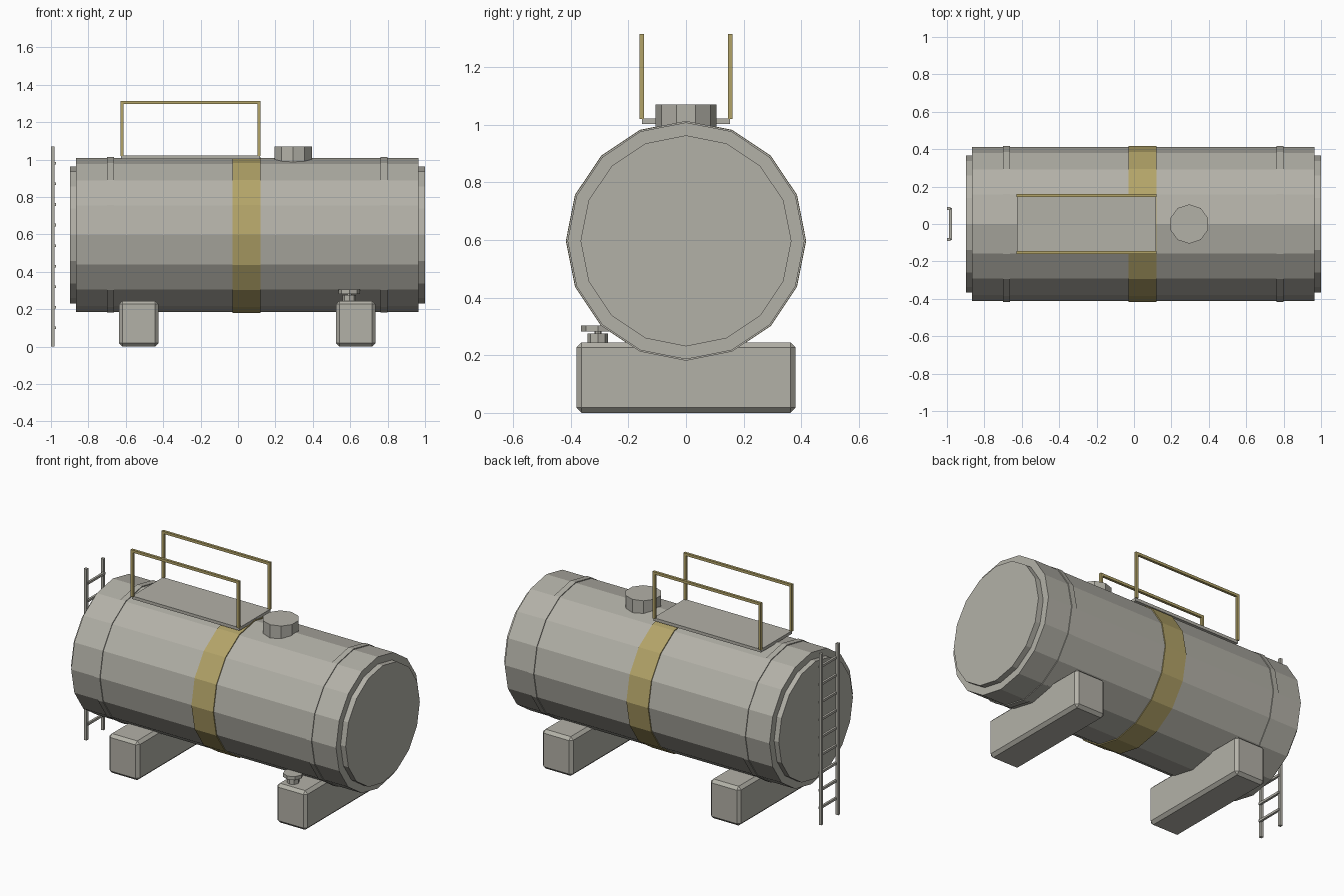
import bpy, bmesh, math
from mathutils import Matrix

if "Cube" in bpy.data.objects:
    bpy.data.objects.remove(bpy.data.objects["Cube"], do_unlink=True)


def material(name, rgb):
    m = bpy.data.materials.new(name)
    m.use_nodes = True
    m.diffuse_color = (*rgb, 1)
    m.node_tree.nodes["Principled BSDF"].inputs["Base Color"].default_value = (*rgb, 1)
    return m


GREY = material("warm_grey", (0.45, 0.44, 0.39))
YELLOW = material("dull_yellow", (0.45, 0.37, 0.14))
AXIS_Z = 0.597


def finish(name, bm, mat):
    me = bpy.data.meshes.new(name)
    bmesh.ops.recalc_face_normals(bm, faces=bm.faces)
    bm.to_mesh(me)
    bm.free()
    me.materials.append(mat)
    ob = bpy.data.objects.new(name, me)
    bpy.context.collection.objects.link(ob)
    return ob


def add_box(bm, x, y, z):
    """Box between the given (low, high) limits on each axis."""
    lims = (x, y, z)
    mid = [(a + b) / 2 for a, b in lims]
    size = [b - a for a, b in lims]
    bmesh.ops.create_cube(bm, size=1, matrix=Matrix.Translation(mid) @ Matrix.Diagonal((*size, 1)))


def drum(name, x0, x1, radius, mat):
    """Sixteen-sided cylinder lying along x, with a corner on top."""
    bm = bmesh.new()
    place = Matrix.Translation(((x0 + x1) / 2, 0, AXIS_Z)) @ Matrix.Rotation(math.pi / 2, 4, 'Y')
    bmesh.ops.create_cone(bm, cap_ends=True, segments=16, radius1=radius, radius2=radius,
                          depth=x1 - x0, matrix=place)
    return finish(name, bm, mat)


def add_post(bm, x, y, z0, z1, radius, sides):
    place = Matrix.Translation((x, y, (z0 + z1) / 2)) @ Matrix.Rotation(math.pi / 2, 4, 'Z')
    bmesh.ops.create_cone(bm, cap_ends=True, segments=sides, radius1=radius, radius2=radius,
                          depth=z1 - z0, matrix=place)


# Tank body, end caps, ribs and painted band
drum("tank_body", -0.865, 0.965, 0.411, GREY)
drum("right_end_cap", -0.897, -0.86, 0.366, GREY)
drum("left_end_cap", 0.96, 1.0, 0.366, GREY)
for side, x in (("right", -0.682), ("left", 0.78)):
    drum(side + "_rib", x - 0.018, x + 0.018, 0.416, GREY)
drum("yellow_band", -0.03, 0.12, 0.417, YELLOW)

# Chamfered support blocks
for side, x in (("right", -0.53), ("left", 0.63)):
    bm = bmesh.new()
    add_box(bm, (x - 0.105, x + 0.105), (-0.38, 0.38), (0, 0.245))
    bmesh.ops.bevel(bm, geom=bm.edges[:], offset=0.018, segments=1, affect='EDGES')
    finish(side + "_support", bm, GREY)

# Walkway on top
bm = bmesh.new()
add_box(bm, (-0.625, 0.117), (-0.153, 0.153), (1.003, 1.022))
finish("walkway", bm, GREY)

# Handrails: two posts and a top bar each
for side, y in (("front", -0.153), ("back", 0.153)):
    bm = bmesh.new()
    ys = (y - 0.008, y + 0.008)
    for x in (-0.621, 0.111):
        add_box(bm, (x - 0.008, x + 0.008), ys, (1.02, 1.3))
    add_box(bm, (-0.629, 0.119), ys, (1.298, 1.314))
    finish(side + "_handrail", bm, YELLOW)

# Filling hatch
bm = bmesh.new()
add_post(bm, 0.295, 0, 0.96, 1.07, 0.105, 10)
bmesh.ops.rotate(bm, verts=bm.verts, cent=(0.295, 0, 0),
                 matrix=Matrix.Rotation(math.pi / 2, 3, 'Z'))
finish("hatch", bm, GREY)

# Drain valve: stub, stem and wheel
bm = bmesh.new()
add_post(bm, 0.595, -0.306, 0.24, 0.276, 0.036, 8)
add_post(bm, 0.595, -0.306, 0.27, 0.29, 0.012, 8)
add_post(bm, 0.595, -0.306, 0.282, 0.304, 0.058, 8)
finish("drain_valve", bm, GREY)

# Ladder: two rails with rungs on the tank side
bm = bmesh.new()
for y in (-0.083, 0.083):
    add_box(bm, (-1.0, -0.982), (y - 0.009, y + 0.009), (0, 1.07))
for i in range(9):
    z = 0.1 + i * 0.11
    add_box(bm, (-0.988, -0.974), (-0.085, 0.085), (z - 0.007, z + 0.007))
finish("ladder", bm, GREY)
